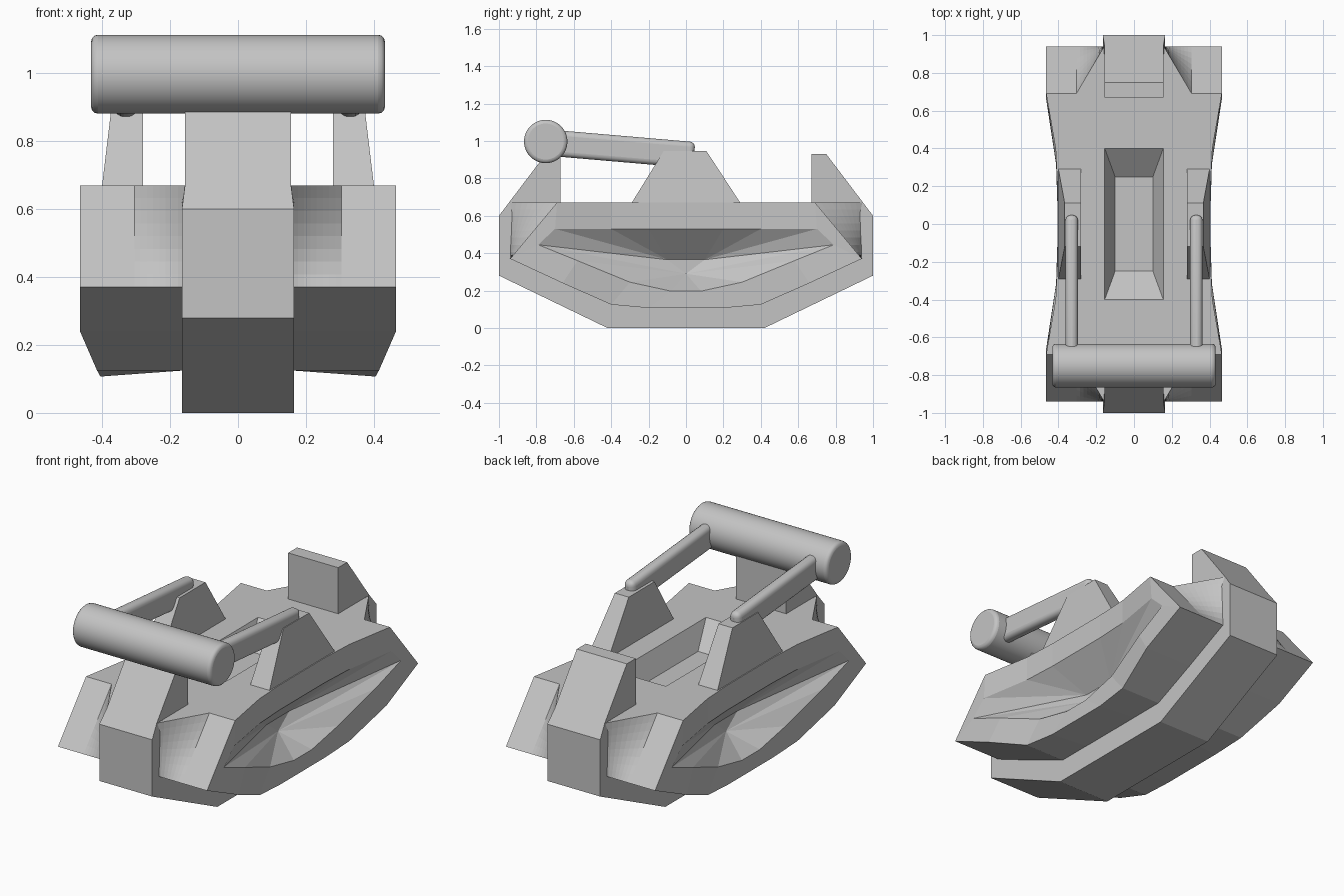
import bpy, bmesh, math

cube = bpy.data.objects.get("Cube")
if cube:
    bpy.data.objects.remove(cube, do_unlink=True)

grey = bpy.data.materials.new("plain grey")
grey.use_nodes = True
grey.diffuse_color = (0.55, 0.55, 0.55, 1)
grey.node_tree.nodes["Principled BSDF"].inputs["Base Color"].default_value = (0.55, 0.55, 0.55, 1)


def finish(name, bm):
    mesh = bpy.data.meshes.new(name)
    bm.to_mesh(mesh)
    bm.free()
    mesh.materials.append(grey)
    obj = bpy.data.objects.new(name, mesh)
    bpy.context.collection.objects.link(obj)
    return obj


def prism(profile, x_range):
    """Extrude a (y, z) profile along x; x_range(y, z) gives both side positions."""
    bm = bmesh.new()
    sides = [[bm.verts.new((x_range(y, z)[s], y, z)) for y, z in profile] for s in (0, 1)]
    bm.faces.new(sides[0])
    bm.faces.new(sides[1][::-1])
    for i in range(len(profile)):
        j = (i + 1) % len(profile)
        bm.faces.new((sides[0][i], sides[0][j], sides[1][j], sides[1][i]))
    bmesh.ops.recalc_face_normals(bm, faces=bm.faces)
    return bm


def smooth(obj):
    bpy.ops.object.select_all(action="DESELECT")
    obj.select_set(True)
    bpy.context.view_layer.objects.active = obj
    bpy.ops.object.shade_smooth_by_angle(angle=math.radians(35))


DECK = 0.67

# Central spine, with a sloped pocket sunk into its top
half = [(0.42, 0), (1, 0.28), (1, 0.6), (0.947, DECK), (0.67, DECK)]
profile = half + [(-y, z) for y, z in reversed(half)]


def spine_x(y, z):
    w = 0.156 if abs(y) > 0.9 and z > 0.65 else 0.165
    return -w, w


bm = prism(profile, spine_x)
top = next(f for f in bm.faces if f.normal.z > 0.9
           and all(abs(abs(v.co.y) - 0.67) < 0.01 for v in f.verts))
for px, py, pz in ((0.155, 0.4, DECK), (0.1, 0.25, 0.55)):
    bmesh.ops.inset_individual(bm, faces=[top], thickness=0.01)
    for v in top.verts:
        v.co = (math.copysign(px, v.co.x), math.copysign(py, v.co.y), pz)
finish("spine", bm)

# Raised towers at both ends of the spine
for name, s in (("front_tower", -1), ("rear_tower", 1)):
    pts = [(0.67, DECK), (0.67, 0.93), (0.75, 0.93), (0.947, DECK)]
    finish(name, prism([(s * y, z) for y, z in pts], lambda y, z: (-0.156, 0.156)))

# Side hulls: one quarter, mirrored across both axes
INNER, BLOCK, DEEP = 0.158, 0.305, 0.25


def wall(y):
    """Outer wall x, pinched in at the waist."""
    stations = [(0, 0.405), (0.2, 0.405), (0.4, 0.415), (0.66, 0.465), (1, 0.465)]
    for (a, wa), (b, wb) in zip(stations, stations[1:]):
        if y <= b:
            return wa + (wb - wa) * (y - a) / (b - a)


def on_wall(points):
    return [(wall(y), y, z) for y, z in points]


outer = on_wall([(0, DECK), (0.2, DECK), (0.4, DECK), (0.69, DECK), (0.94, 0.37),
                 (0.66, 0.24), (0.4, 0.125), (0.2, 0.107), (0, 0.107)])
rim = on_wall([(0, 0.53), (0.2, 0.53), (0.4, 0.53), (0.7, 0.53), (0.79, 0.445),
               (0.58, 0.36), (0.3, 0.245), (0.08, 0.197), (0, 0.197)])
mid, corner, low = (DEEP, 0, 0.365), (DEEP, 0.1, 0.365), (DEEP, 0, 0.29)

bm = bmesh.new()


def face(*pts):
    return bm.faces.new([bm.verts.new(p) for p in pts])


# outer band round the recess
for i in range(len(outer) - 1):
    face(outer[i], outer[i + 1], rim[i + 1], rim[i])
# recess ceiling, end and fanned floor
face(rim[0], rim[1], corner, mid)
for i in (1, 2, 3):
    face(rim[i], rim[i + 1], corner)
face(rim[4], low, corner)
face(mid, corner, low)
for i in range(4, 8):
    face(rim[i], rim[i + 1], low)


# deck
def inner(p):
    return (INNER, p[1], p[2] if p[2] > 0.2 else max(p[2], 0.125))


for i in (0, 1):
    face(outer[i], outer[i + 1], inner(outer[i + 1]), inner(outer[i]))
notch = (BLOCK, 0.69, DECK)
tip = (INNER, 0.94, DECK)
face(outer[2], outer[3], notch, inner(outer[3]), inner(outer[2]))
face(notch, tip, inner(outer[3]))
# underside
for i in range(4, 8):
    face(outer[i], outer[i + 1], inner(outer[i + 1]), inner(outer[i]))
# sloped end block and the twisted patch beside the spine
foot = (BLOCK, 0.94, 0.37)
face(outer[3], outer[4], foot, notch)
N = 8


def patch(i, j):
    u, v = i / N, j / N
    return (INNER + (BLOCK - INNER) * u, 0.94 - 0.25 * u * v, 0.37 + (DECK - 0.37) * v)


for i in range(N):
    for j in range(N):
        face(patch(i, j), patch(i + 1, j), patch(i + 1, j + 1), patch(i, j + 1))

bmesh.ops.remove_doubles(bm, verts=bm.verts, dist=0.0005)
bmesh.ops.recalc_face_normals(bm, faces=bm.faces)
bm.normal_update()
if sum(f.normal.z for f in bm.faces if f.calc_center_median().z > DECK - 0.001) < 0:
    bmesh.ops.reverse_faces(bm, faces=bm.faces)
hull = finish("side_hulls", bm)
mirror = hull.modifiers.new("Mirror", "MIRROR")
mirror.use_axis = (True, True, False)

# Brackets and handle arms on each side
for name, s in (("left", 1), ("right", -1)):
    pts = [(-0.29, DECK), (-0.12, 0.945), (0.11, 0.945), (0.29, DECK)]
    finish(name + "_bracket",
           prism(pts, lambda y, z: (s * 0.28, s * (0.4 if z < 0.7 else 0.367))))

    bpy.ops.mesh.primitive_cube_add(size=1, location=(s * 0.33, -0.34, 0.957),
                                    rotation=(math.radians(-4.9), 0, 0))
    arm = bpy.context.object
    arm.name = name + "_handle_arm"
    arm.scale = (0.066, 0.77, 0.14)
    bpy.ops.object.transform_apply(location=False, rotation=False, scale=True)
    arm.data.materials.append(grey)
    bevel = arm.modifiers.new("Bevel", "BEVEL")
    bevel.width, bevel.segments = 0.028, 4
    smooth(arm)

# Handle bar
bpy.ops.mesh.primitive_cylinder_add(vertices=48, radius=0.116, depth=0.865,
                                    location=(0, -0.75, 0.997),
                                    rotation=(0, math.pi / 2, 0))
bar = bpy.context.object
bar.name = "handle_bar"
bar.data.materials.append(grey)
bevel = bar.modifiers.new("Bevel", "BEVEL")
bevel.width, bevel.segments = 0.02, 3
bevel.limit_method = "ANGLE"
smooth(bar)
